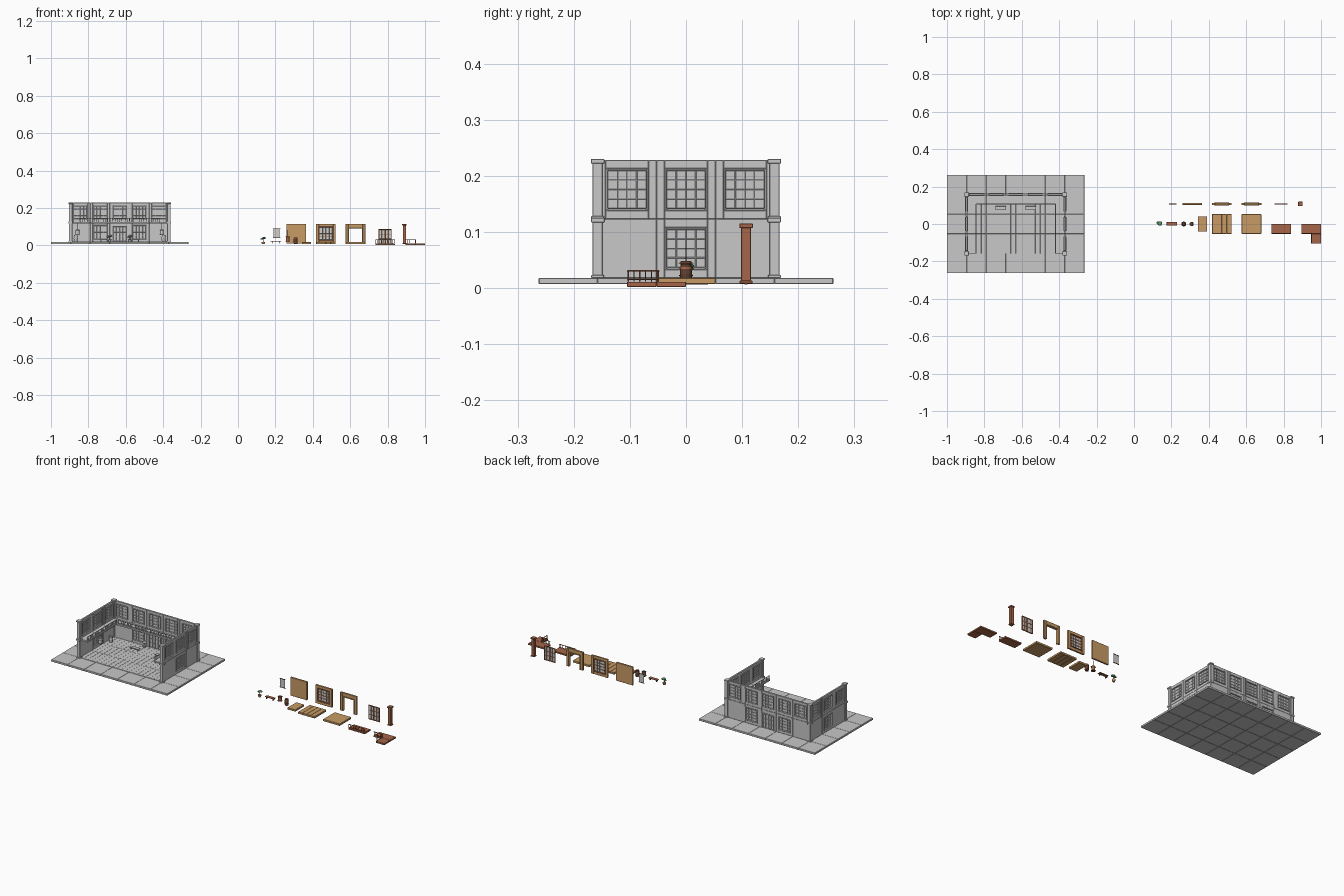
import bpy, bmesh, math
from mathutils import Matrix, Vector

if "Cube" in bpy.data.objects:
    bpy.data.objects.remove(bpy.data.objects["Cube"])

T = 0.105            # module size
H = T / 2


def material(name, rgb):
    m = bpy.data.materials.new(name)
    m.diffuse_color = (*rgb, 1)
    m.use_nodes = True
    m.node_tree.nodes["Principled BSDF"].inputs["Base Color"].default_value = m.diffuse_color
    return m


STONE = material("plain grey", (0.58, 0.58, 0.58))
TAN = material("tan wood", (0.58, 0.33, 0.13))
RED = material("red brown wood", (0.38, 0.13, 0.065))
DARK = material("dark brown wood", (0.12, 0.05, 0.028))
PAPER = material("pale paper", (0.62, 0.62, 0.60))
GREEN = material("leaf green", (0.10, 0.30, 0.13))


def at(x, y, z, turn=0, flip=1):
    return (Matrix.Translation((x, y, z)) @ Matrix.Rotation(math.radians(turn), 4, 'Z')
            @ Matrix.Diagonal((flip, 1, 1, 1)))


def make(name, parts, M, bevel=0.0008, grey=False):
    """Parts: ('b',x0,x1,y0,y1,z0,z1,mat) ('c',x,y,z0,z1,r0,r1,mat) ('s',x,y,z,r,rz,mat)"""
    bm = bmesh.new()
    mats = []
    for p in parts:
        mat = STONE if grey else p[-1]
        if mat not in mats:
            mats.append(mat)
        old = set(bm.faces)
        if p[0] == 'b':
            x0, x1, y0, y1, z0, z1 = p[1:7]
            L = Matrix.Translation(((x0 + x1) / 2, (y0 + y1) / 2, (z0 + z1) / 2))
            bmesh.ops.create_cube(bm, size=1, matrix=M @ L @ Matrix.Diagonal((x1 - x0, y1 - y0, z1 - z0, 1)))
        elif p[0] == 'c':
            x, y, z0, z1, r0, r1 = p[1:7]
            bmesh.ops.create_cone(bm, cap_ends=True, segments=12, radius1=r0, radius2=r1, depth=z1 - z0,
                                  matrix=M @ Matrix.Translation((x, y, (z0 + z1) / 2)))
        else:
            x, y, z, r, rz = p[1:6]
            bmesh.ops.create_icosphere(bm, subdivisions=2, radius=1,
                                       matrix=M @ Matrix.Translation((x, y, z)) @ Matrix.Diagonal((r, r, rz, 1)))
        for f in bm.faces:
            if f not in old:
                f.material_index = mats.index(mat)
    bmesh.ops.recalc_face_normals(bm, faces=bm.faces)
    me = bpy.data.meshes.new(name)
    bm.to_mesh(me)
    bm.free()
    for m in mats:
        me.materials.append(m)
    ob = bpy.data.objects.new(name, me)
    bpy.context.collection.objects.link(ob)
    if bevel:
        b = ob.modifiers.new("soft_edges", 'BEVEL')
        b.width, b.segments, b.limit_method = bevel, 1, 'ANGLE'
    return ob


# ---- module definitions, each around its own origin ----
def tile(w=T, d=T):
    return [('b', -w / 2, w / 2, -d / 2, d / 2, 0, 0.011, TAN)]


def planks(n=4, z0=0.0, z1=0.011):
    s = T / n
    return [('b', -H + i * s, -H + (i + 1) * s, -H, H, z0, z1, TAN) for i in range(n)]


def plain_wall():
    return [('b', -H, H, -0.005, 0.005, 0, T, TAN)]


def ring(x, z0, z1, w, t, mat, sill=True):
    """Rectangular frame: half width x, member width w, half thickness t."""
    out = [('b', s * x - (w if s > 0 else 0), s * x + (0 if s > 0 else w), -t, t, z0, z1, mat) for s in (-1, 1)]
    out.append(('b', -x + w, x - w, -t, t, z1 - w, z1, mat))
    if sill:
        out.append(('b', -x + w, x - w, -t, t, z0, z0 + w, mat))
    return out


def lattice(x0, x1, z0, z1, nx, nz, mat, t=0.003, w=0.0022):
    out = [('b', x0, x1, -0.001, 0.001, z0, z1, PAPER)]
    for i in range(1, nx):
        c = x0 + (x1 - x0) * i / nx
        out.append(('b', c - w / 2, c + w / 2, -t, t, z0, z1, mat))
    for i in range(1, nz):
        c = z0 + (z1 - z0) * i / nz
        out.append(('b', x0, x1, -t * 0.9, t * 0.9, c - w / 2, c + w / 2, mat))
    return out


def window_wall():
    x, z0, z1 = 0.0385, 0.015, 0.09
    out = [('b', -H, -x, -0.005, 0.005, 0, T, TAN), ('b', x, H, -0.005, 0.005, 0, T, TAN),
           ('b', -x, x, -0.005, 0.005, 0, z0, TAN), ('b', -x, x, -0.005, 0.005, z1, T, TAN)]
    out += ring(x, z0, z1, 0.004, 0.008, RED)
    return out + lattice(-x + 0.004, x - 0.004, z0 + 0.004, z1 - 0.004, 4, 4, RED)


def door_wall():
    x, z1 = 0.039, 0.085
    out = [('b', -H, -x, -0.005, 0.005, 0, T, TAN), ('b', x, H, -0.005, 0.005, 0, T, TAN),
           ('b', -x, x, -0.005, 0.005, z1, T, TAN)]
    return out + ring(x, 0, z1, 0.004, 0.008, TAN, sill=False)


def doors():
    out = []
    for s in (-1, 1):
        leaf = ring(0.0172, 0, 0.081, 0.004, 0.003, RED) + lattice(-0.0132, 0.0132, 0.004, 0.077, 2, 3, RED, 0.0025)
        out += [('b', p[1] + s * 0.0174, p[2] + s * 0.0174, *p[3:]) for p in leaf]
    return out


def pillar():
    return [('b', -0.009, 0.009, -0.009, 0.009, 0, T, RED),
            ('b', -0.0115, 0.0115, -0.0115, 0.0115, 0, 0.005, RED),
            ('b', -0.012, 0.012, -0.012, 0.012, T - 0.006, T + 0.002, RED)]


def rail(x0, x1):
    """Railing along x on y = 0."""
    out = [('b', x0, x1, -0.002, 0.002, 0.027, 0.030, RED), ('b', x0, x1, -0.0015, 0.0015, 0.012, 0.014, RED)]
    n = round((x1 - x0) / 0.0105)
    for i in range(n + 1):
        c = x0 + 0.002 + (x1 - x0 - 0.004) * i / n
        out.append(('b', c - 0.001, c + 0.001, -0.001, 0.001, 0.009, 0.028, RED))
    return out


def balcony():
    return [('b', -H, H, -H, 0, 0, 0.009, RED)] + [
        ('b', p[1], p[2], p[3] - H + 0.003, p[4] - H + 0.003, *p[5:]) for p in rail(-H, H)]


def corner():
    out = [('b', -T, 0, -H, 0, 0, 0.009, RED), ('b', -H, 0, -T, -H, 0, 0.009, RED)]
    for p in rail(-T, -H + 0.003):
        out.append(('b', p[1], p[2], p[3] - H + 0.003, p[4] - H + 0.003, *p[5:]))
        out.append(('b', p[3] - H + 0.003, p[4] - H + 0.003, *p[1:3], *p[5:]))
    return out


# ---- props ----
def plant():
    return [('c', 0, 0, 0, 0.012, 0.007, 0.010, TAN), ('c', 0, 0, 0.012, 0.028, 0.002, 0.0015, DARK),
            ('s', 0.004, 0, 0.032, 0.012, 0.005, GREEN), ('s', -0.007, 0.003, 0.027, 0.008, 0.004, GREEN)]


def bench():
    return [('b', -0.028, 0.028, -0.010, 0.010, 0.010, 0.013, RED)] + [
        ('b', s * 0.02 - 0.002, s * 0.02 + 0.002, -0.008, 0.008, 0, 0.010, DARK) for s in (-1, 1)]


def lantern():
    out = [('c', 0, 0, 0, 0.003, 0.011, 0.013, DARK), ('c', 0, 0, 0.003, 0.024, 0.010, 0.010, RED),
           ('c', 0, 0, 0.024, 0.028, 0.013, 0.008, DARK)]
    return out + [('c', 0, 0, 0.028, 0.062, 0.001, 0.001, DARK)]


def barrel():
    return [('c', 0, 0, 0, 0.018, 0.009, 0.011, DARK), ('c', 0, 0, 0.018, 0.036, 0.011, 0.009, DARK),
            ('c', 0, 0, 0.006, 0.009, 0.0112, 0.0116, RED), ('c', 0, 0, 0.027, 0.030, 0.0116, 0.0112, RED)]


def banner():
    return [('b', -0.016, 0.016, -0.0006, 0.0006, 0.002, 0.050, PAPER)] + [
        ('b', -0.019, 0.019, -0.0015, 0.0015, z, z + 0.003, DARK) for z in (0, 0.049)]


# ---- module kit on the right ----
Z = 0.007
WY = 0.107
make("plant", plant(), at(0.135, 0.003, Z), 0)
make("bench", bench(), at(0.203, 0.002, Z + 0.004))
make("banner", banner(), at(0.207, WY, 0.038), 0)
make("hanging_lantern", lantern(), at(0.266, 0, 0.02), 0)
make("barrel", barrel(), at(0.308, 0, Z), 0)
make("half_floor", tile(0.05, 0.08), at(0.366, 0, Z - 0.001), 0.001)
make("plain_wall", plain_wall(), at(0.312, WY, 0.01), 0.001)
make("plank_floor", planks(), at(0.47, 0, Z), 0.001)
make("window_wall", window_wall(), at(0.47, WY, 0.01))
make("plain_floor", tile(), at(0.628, 0, Z), 0.001)
make("door_wall", door_wall(), at(0.628, WY, 0.01))
make("balcony", balcony(), at(0.787, 0, 0.002))
make("double_doors", doors(), at(0.787, WY, 0.006), 0.0004)
make("balcony_corner", corner(), at(1.0, 0, 0.002))
make("pillar", pillar(), at(0.89, WY, 0.008))

# ---- assembled grey building ----
CX, G = -0.6325, 0.018      # centre of the building, ground level
BX, BY = 2.5 * T, 1.5 * T
for i in range(7):
    for j in range(5):
        make("ground_tile", tile(), at(CX + (i - 3) * T, (j - 2) * T, G - 0.011), 0.001, True)
for i in range(5):
    for j in range(3):
        make("inner_floor", planks(4, -0.001, 0.0015), at(CX + (i - 2) * T, (j - 1) * T, G), 0.0005, True)

for floor in (0, 1):
    z = G + floor * T
    for i in range(-2, 3):
        kind = window_wall if floor or abs(i) == 1 else door_wall if i == 0 else plain_wall
        make("back_wall", kind(), at(CX + i * T, BY, z), 0.0008, True)
    for s in (-1, 1):
        for j in (-1, 0, 1):
            kind = window_wall if floor or j == 0 else plain_wall
            make("side_wall", kind(), at(CX + s * BX, j * T, z, 90), 0.0008, True)
        for y in (-BY, BY):
            make("corner_pillar", pillar(), at(CX + s * BX, y, z), 0.0008, True)
make("back_doors", doors(), at(CX, BY, G), 0.0004, True)

# gallery round three sides
ZB = G + T - 0.006
for i in (-1, 0, 1):
    make("back_gallery", balcony(), at(CX + i * T, BY, ZB), 0.0005, True)
for s in (-1, 1):
    make("gallery_corner", corner(), at(CX + s * BX, BY, ZB, 0, s), 0.0005, True)
    for y in (0, -T):
        make("side_gallery", balcony(), at(CX + s * BX, y, ZB, -90 * s), 0.0005, True)
    # furnishings, mirrored left and right
    make("inner_plant", plant(), at(CX + s * 0.055, 0.135, G), 0, True)
    make("inner_bench", bench(), at(CX + s * 0.08, 0.085, G), 0.0005, True)
    make("inner_barrel", barrel(), at(CX + s * 0.235, 0.09, G), 0, True)
    make("inner_lantern", lantern(), at(CX + s * 0.225, -0.02, G + 0.038), 0, True)
